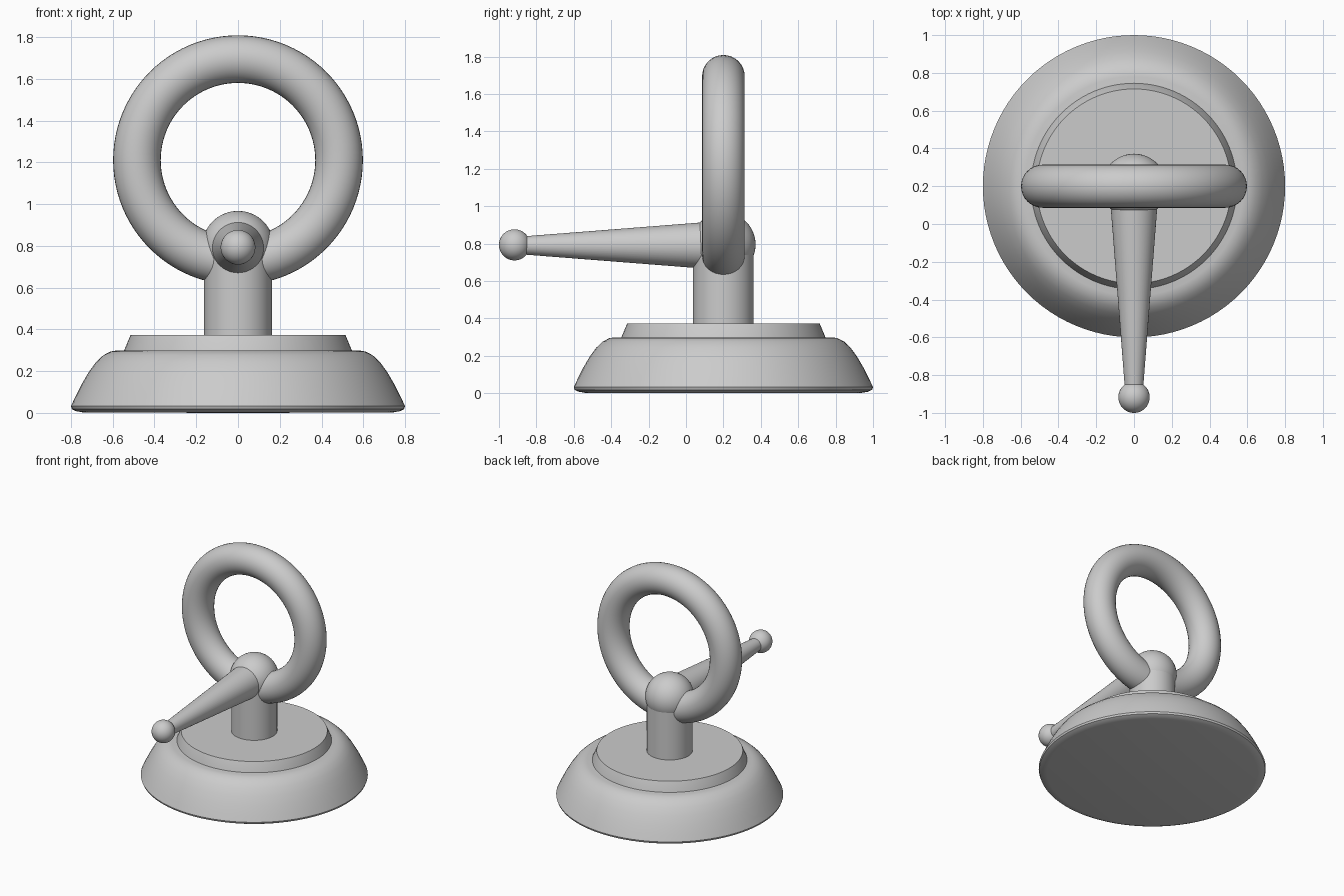
import bpy
import bmesh
from math import radians, sin, cos, pi
from mathutils import Matrix

if "Cube" in bpy.data.objects:
    bpy.data.objects.remove(bpy.data.objects["Cube"])

CY = 0.2  # depth of the main axis


def lathe(name, profile, matrix, segments=96, angle=35):
    """Revolve an (r, z) profile about local z; zero-radius ends become poles."""
    bm = bmesh.new()
    verts = [bm.verts.new((r, 0, z)) for r, z in profile]
    edges = [bm.edges.new(pair) for pair in zip(verts, verts[1:])]
    bmesh.ops.spin(bm, geom=verts + edges, cent=(0, 0, 0), axis=(0, 0, 1),
                   angle=2 * pi, steps=segments, use_duplicate=False)
    bmesh.ops.remove_doubles(bm, verts=bm.verts[:], dist=1e-5)
    bmesh.ops.recalc_face_normals(bm, faces=bm.faces[:])
    mesh = bpy.data.meshes.new(name)
    bm.to_mesh(mesh)
    bm.free()
    obj = bpy.data.objects.new(name, mesh)
    bpy.context.collection.objects.link(obj)
    obj.matrix_world = matrix
    smooth(obj, angle)
    return obj


def smooth(obj, angle=35):
    bpy.ops.object.select_all(action='DESELECT')
    obj.select_set(True)
    bpy.context.view_layer.objects.active = obj
    bpy.ops.object.shade_smooth_by_angle(angle=radians(angle))


def ball(name, radius, location):
    bpy.ops.mesh.primitive_uv_sphere_add(segments=48, ring_count=32,
                                         radius=radius, location=location)
    bpy.context.object.name = name
    smooth(bpy.context.object)


upright = Matrix.Translation((0, CY, 0))

# Flared base with a rounded lower lip
lathe("base", [(0, 0), (0.74, 0.002), (0.775, 0.008), (0.795, 0.018), (0.8, 0.032),
               (0.78, 0.075), (0.75, 0.135), (0.715, 0.195), (0.68, 0.243),
               (0.645, 0.276), (0.61, 0.294), (0.58, 0.299), (0, 0.299)], upright)

# Tapered disc on top of the base
lathe("base_disc", [(0, 0.28), (0.549, 0.28), (0.545, 0.3), (0.515, 0.372), (0, 0.372)],
      upright)

# Post and the ball joint on its top
lathe("post", [(0, 0.35), (0.162, 0.35), (0.162, 0.79), (0, 0.79)], upright)
ball("joint_ball", 0.172, (0, CY, 0.795))

# Upright ring passing through the joint
bpy.ops.mesh.primitive_torus_add(major_segments=96, minor_segments=32,
                                 major_radius=0.484, minor_radius=0.114,
                                 location=(0, CY, 1.21), rotation=(pi / 2, 0, 0))
bpy.context.object.name = "ring"
smooth(bpy.context.object)

# Tapered handle pointing forward, with a small ball at the end
forward = Matrix.Translation((0, CY, 0.79)) @ Matrix.Rotation(pi / 2, 4, 'X')
lathe("handle", [(0, 0.05), (0.128, 0.05), (0.046, 1.1), (0, 1.1)], forward, 48)
ball("handle_knob", 0.083, (0, -0.917, 0.793))
